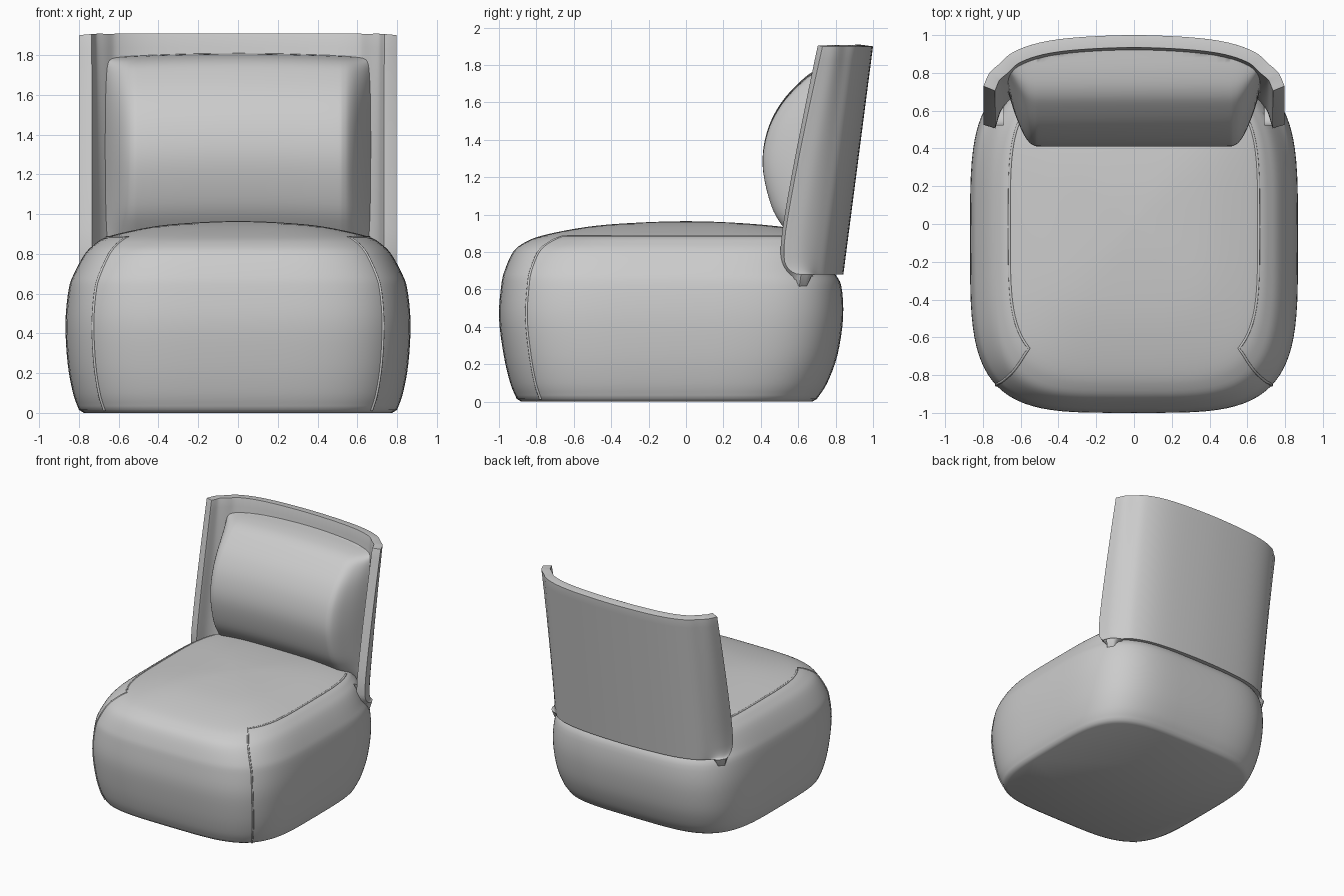
import bpy, bmesh, math
from mathutils import Vector

cube = bpy.data.objects.get("Cube")
if cube:
    bpy.data.objects.remove(cube, do_unlink=True)

fabric = bpy.data.materials.new("light_grey_fabric")
fabric.use_nodes = True
grey = (0.6, 0.6, 0.6, 1)
fabric.diffuse_color = grey
fabric.node_tree.nodes["Principled BSDF"].inputs["Base Color"].default_value = grey


def spline(points, steps):
    """Catmull-Rom curve through points of any dimension."""
    pts = [Vector(p) for p in points]
    pts = [2 * pts[0] - pts[1]] + pts + [2 * pts[-1] - pts[-2]]
    out = []
    for a, b, c, d in zip(pts, pts[1:], pts[2:], pts[3:]):
        for k in range(steps):
            t = k / steps
            out.append(0.5 * (2 * b + (c - a) * t + (2 * a - 5 * b + 4 * c - d) * t**2
                              + (3 * b - a - 3 * c + d) * t**3))
    return out + [pts[-2]]


def loft(name, rows, closed=False, caps=False):
    """Skin a list of equally long point rows."""
    bm = bmesh.new()
    grid = [[bm.verts.new(p) for p in row] for row in rows]
    n = len(grid[0])
    for low, high in zip(grid, grid[1:]):
        for i in range(n if closed else n - 1):
            j = (i + 1) % n
            bm.faces.new((low[i], high[i], high[j], low[j]))
    if caps:
        bm.faces.new(grid[0])
        bm.faces.new(grid[-1])
        bmesh.ops.recalc_face_normals(bm, faces=bm.faces)
    mesh = bpy.data.meshes.new(name)
    bm.to_mesh(mesh)
    bm.free()
    obj = bpy.data.objects.new(name, mesh)
    bpy.context.collection.objects.link(obj)
    mesh.materials.append(fabric)
    return obj


def finish(obj, angle=40):
    """Apply the modifiers and shade smooth."""
    bpy.ops.object.select_all(action='DESELECT')
    obj.select_set(True)
    bpy.context.view_layer.objects.active = obj
    for mod in list(obj.modifiers):
        bpy.ops.object.modifier_apply(modifier=mod.name)
    bpy.ops.object.shade_smooth_by_angle(angle=math.radians(angle))


# Seat base: rounded-square rings given as height, half width, front, back
rings = spline([
    (0.015, 0.80, -0.905, 0.70), (0.10, 0.83, -0.94, 0.755), (0.25, 0.857, -0.975, 0.81),
    (0.45, 0.868, -1.0, 0.84), (0.62, 0.852, -0.988, 0.83), (0.70, 0.825, -0.97, 0.79),
    (0.80, 0.77, -0.925, 0.78), (0.85, 0.72, -0.865, 0.77), (0.885, 0.66, -0.78, 0.75),
    (0.92, 0.52, -0.62, 0.62), (0.945, 0.37, -0.44, 0.42), (0.96, 0.17, -0.2, 0.2),
    (0.965, 0.02, -0.02, 0.02)], 4)
SIDES = 96


def power(v):
    return math.copysign(abs(v) ** 0.5, v)


def ring_points(ring):
    z, half, front, back = ring
    pts = []
    for k in range(SIDES):
        a = math.tau * k / SIDES
        pts.append(Vector((half * power(math.cos(a)),
                           (front + back) / 2 + (back - front) / 2 * power(math.sin(a)), z)))
    return pts


foot = ring_points((0, 0.775, -0.88, 0.675))
rows = [ring_points(r) for r in rings]
seat_base = loft("seat_base", [foot] + rows, closed=True, caps=True)

# Notches in the base where the wings of the backrest sit
notch = [(0.525, 1.1), (0.525, 0.76)]
for k in range(1, 9):
    a = math.radians(90 * k / 8)
    notch.append((0.615 - 0.09 * math.cos(a), 0.76 - 0.09 * math.sin(a)))
notch += [(1.1, 0.67), (1.1, 1.1)]
for side in (-1, 1):
    cutter = loft("notch_cutter", [[(side * x, y, z) for y, z in notch] for x in (0.69, 1.0)],
                  closed=True, caps=True)
    cutter.hide_render = True
    mod = seat_base.modifiers.new("notch", 'BOOLEAN')
    mod.operation, mod.object, mod.solver = 'DIFFERENCE', cutter, 'EXACT'
    finish(seat_base)
    bpy.data.objects.remove(cutter, do_unlink=True)

# Seams: up each front corner, then back along the top edge
top = next(i for i, r in enumerate(rings) if r[0] > 0.884)
for side, name in ((1, "left_seam"), (-1, "right_seam")):
    corner = SIDES * 7 // 8
    path = [row[corner] for row in rows[:top]]
    path += [rows[top][k % SIDES] for k in range(corner, SIDES + SIDES // 8)]
    path = [p for p in path if p.y < 0.56]
    curve = bpy.data.curves.new(name, 'CURVE')
    curve.dimensions = '3D'
    curve.bevel_depth = 0.007
    curve.bevel_resolution = 2
    line = curve.splines.new('POLY')
    line.points.add(len(path) - 1)
    for point, p in zip(line.points, path):
        point.co = (side * p.x, p.y, p.z - 0.002, 1)
    seam = bpy.data.objects.new(name, curve)
    bpy.context.collection.objects.link(seam)
    curve.materials.append(fabric)

# Backrest shell: a leaning curved sheet with forward wings
LEAN = 0.13
BOTTOM, TOP, RADIUS = 0.68, 1.9, 0.09


def shell_row(z):
    shift = LEAN * (z - TOP)
    tip = 0.525 + 0.205 * max(0, (z - 0.85) / (TOP - 0.85)) ** 1.15
    drop = RADIUS - (z - BOTTOM)
    if drop > 0:
        tip += RADIUS - math.sqrt(RADIUS**2 - drop**2)
    half = [(x, y + shift) for x, y in
            ((0, 1.0), (0.3, 0.988), (0.5, 0.96), (0.64, 0.91), (0.71, 0.85))]
    half += [(0.765, (half[-1][1] + tip) / 2 + 0.01), (0.797, tip)]
    path = [(-x, y) for x, y in reversed(half[1:])] + half
    return [(p.x, p.y, z) for p in spline(path, 5)]


levels = [BOTTOM + RADIUS * (1 - math.cos(math.radians(15 * k))) for k in range(7)]
levels += [levels[-1] + (TOP - levels[-1]) * k / 16 for k in range(1, 17)]
backrest = loft("backrest_shell", [shell_row(z) for z in levels])
solid = backrest.modifiers.new("thickness", 'SOLIDIFY')
solid.thickness, solid.offset, solid.use_even_offset = 0.066, -1, True
bevel = backrest.modifiers.new("soft_edges", 'BEVEL')
bevel.width, bevel.segments, bevel.limit_method = 0.022, 4, 'ANGLE'
bevel.angle_limit = math.radians(50)
finish(backrest)

# Back cushion: a bulging side profile that flattens out at both ends
profile = spline([(0.64, 0.80), (0.53, 0.93), (0.455, 1.06), (0.41, 1.27), (0.435, 1.45),
                  (0.51, 1.60), (0.62, 1.72), (0.70, 1.775), (0.80, 1.80), (0.94, 1.81)], 5)
fullness = spline([(0, 1), (0.25, 1), (0.48, 1), (0.53, 0.985), (0.565, 0.91),
                   (0.60, 0.74), (0.64, 0.44), (0.68, 0.0)], 4)
stations = [(-x, f) for x, f in reversed(fullness[1:])] + [tuple(p) for p in fullness]


def cushion_point(x, full, y, z):
    bend = (x / 0.68) ** 2
    rear = 0.94 + LEAN * (z - 1.81) - 0.11 * bend
    return (x, rear + (min(y, rear) - rear) * full, z - 0.02 * bend)


cushion = loft("back_cushion", [[cushion_point(x, f, y, z) for x, f in stations]
                                for y, z in profile])
cushion.data.flip_normals()
finish(cushion, 60)
